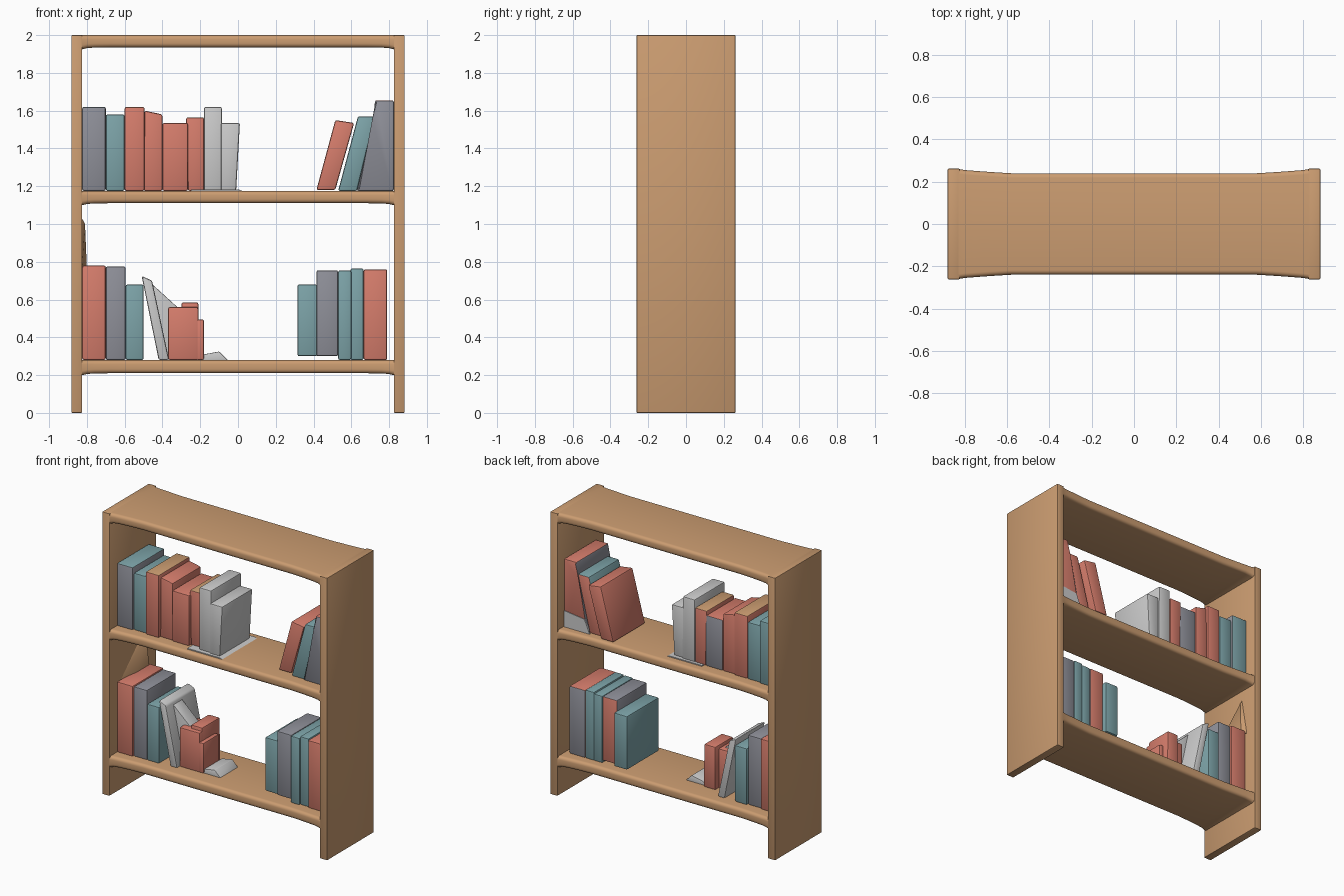
import bpy, bmesh, math
from mathutils import Vector

if "Cube" in bpy.data.objects:
    bpy.data.objects.remove(bpy.data.objects["Cube"])


def material(name, rgb):
    m = bpy.data.materials.new(name)
    m.diffuse_color = (*rgb, 1)
    m.use_nodes = True
    m.node_tree.nodes["Principled BSDF"].inputs["Base Color"].default_value = m.diffuse_color
    return m


MATS = {
    "wood": material("warm wood", (0.60, 0.335, 0.165)),
    "red": material("salmon red", (0.67, 0.205, 0.15)),
    "teal": material("muted teal", (0.205, 0.37, 0.395)),
    "gray": material("cool gray", (0.275, 0.28, 0.32)),
    "white": material("paper white", (0.60, 0.60, 0.60)),
}


def finish(name, bm, colours):
    bmesh.ops.recalc_face_normals(bm, faces=bm.faces)
    me = bpy.data.meshes.new(name)
    bm.to_mesh(me)
    bm.free()
    for c in colours:
        me.materials.append(MATS[c])
    ob = bpy.data.objects.new(name, me)
    bpy.context.collection.objects.link(ob)
    bpy.ops.object.select_all(action='DESELECT')
    ob.select_set(True)
    bpy.context.view_layer.objects.active = ob
    bpy.ops.object.shade_smooth_by_angle(angle=math.radians(35))
    return ob


def prism(name, outline, y0, y1, front, back=None, top=None, bevel=0.01):
    """Extrude an x-z outline along y; colour the faces by direction."""
    bm = bmesh.new()
    ends = [[bm.verts.new((x, y, z)) for x, z in outline] for y in (y0, y1)]
    n = len(outline)
    for e in ends:
        bm.faces.new(e)
    for i in range(n):
        j = (i + 1) % n
        bm.faces.new((ends[0][i], ends[0][j], ends[1][j], ends[1][i]))
    if bevel:
        bmesh.ops.bevel(bm, geom=bm.edges[:], offset=bevel, segments=2,
                        profile=0.5, affect='EDGES')
    bmesh.ops.recalc_face_normals(bm, faces=bm.faces)
    bm.normal_update()
    for f in bm.faces:
        if f.normal.y > 0.7:
            f.material_index = 1
        elif f.normal.z > 0.7:
            f.material_index = 2
    return finish(name, bm, (front, back or front, top or front))


def book(name, b0, b1, t0, t1, z0, z1, y0, y1, front, back=None, top=None, drop=0):
    """A book with its own bottom and top x span, so that it can lean."""
    return prism(name, [(b0, z0), (b1, z0), (t1, z1 - drop), (t0, z1)],
                 y0, y1, front, back, top)


# Side panels
for side, s in (("left", -1), ("right", 1)):
    prism(side + "_panel", [(s * 0.825, 0), (s * 0.882, 0), (s * 0.882, 2), (s * 0.825, 2)],
          -0.262, 0.262, "wood", bevel=0.005)


def shelf(name, z0, z1):
    """Round-edged board, flaring where it meets the panels."""
    half = [(0.0, 0.24, 0), (0.58, 0.24, 0), (0.68, 0.246, 0), (0.76, 0.252, 0.001),
            (0.80, 0.255, 0.004), (0.83, 0.26, 0.012)]
    stations = [(-x, h, d) for x, h, d in half[:0:-1]] + half
    r = 0.022
    bm = bmesh.new()
    rings = []
    for x, h, d in stations:
        ring = []
        lo = z0 - d
        for q, (cy, cz) in enumerate(((h - r, z1 - r), (r - h, z1 - r),
                                      (r - h, lo + r), (h - r, lo + r))):
            for k in range(5):
                a = math.pi / 2 * (q + k / 4)
                ring.append(bm.verts.new((x, cy + r * math.cos(a), cz + r * math.sin(a))))
        rings.append(ring)
    n = len(rings[0])
    for a, b in zip(rings, rings[1:]):
        for i in range(n):
            j = (i + 1) % n
            bm.faces.new((a[i], a[j], b[j], b[i]))
    bm.faces.new(rings[0])
    bm.faces.new(rings[-1])
    finish(name, bm, ["wood"])


shelf("bottom_shelf", 0.21, 0.28)
shelf("middle_shelf", 1.11, 1.175)
shelf("top_board", 1.935, 2.0)

# Upper shelf, left row of books
Z = 1.175
book("upper_gray_book", -0.825, -0.70, -0.825, -0.70, Z, 1.62, -0.18, 0.18, "gray", "teal", "teal")
book("upper_teal_book", -0.70, -0.60, -0.70, -0.60, Z, 1.58, -0.17, 0.17, "teal")
book("upper_tall_red_book", -0.60, -0.495, -0.60, -0.495, Z, 1.62, -0.18, 0.17, "red", "red", "wood")
book("upper_slanted_red_book", -0.50, -0.40, -0.495, -0.40, Z, 1.60, -0.16, 0.16, "red", drop=0.02)
book("upper_wide_red_book", -0.40, -0.265, -0.40, -0.265, Z, 1.535, -0.17, 0.16, "red", "gray")
book("upper_thin_red_book", -0.265, -0.18, -0.275, -0.18, Z, 1.565, -0.15, 0.16, "red", "red", "wood")
book("upper_tall_white_book", -0.18, -0.08, -0.18, -0.085, Z, 1.62, -0.18, 0.16, "white")
book("upper_short_white_book", -0.09, -0.01, -0.09, 0.01, Z, 1.535, -0.19, 0.15, "white")
prism("upper_paper_sheet", [(-0.25, 1.174), (0.025, 1.174), (0.005, 1.182), (-0.25, 1.182)],
      -0.21, 0.18, "white", bevel=0)

# Upper shelf, right row of leaning books
book("leaning_red_book", 0.415, 0.515, 0.515, 0.615, 1.18, 1.55, -0.14, 0.22, "red", drop=0.015)
book("leaning_teal_book", 0.53, 0.63, 0.635, 0.725, Z, 1.57, -0.16, 0.18, "teal", "red", "teal")
prism("leaning_gray_book", [(0.63, Z), (0.825, Z), (0.825, 1.655), (0.725, 1.655), (0.72, 1.55)],
      -0.17, 0.19, "gray", "red", "red")
prism("pale_book_base", [(0.62, Z), (0.82, Z), (0.82, 1.29), (0.66, 1.27)],
      0.185, 0.194, "white", bevel=0)

# Lower shelf, left row of books
Z = 0.28
book("lower_red_book", -0.825, -0.70, -0.825, -0.70, Z, 0.78, -0.18, 0.17, "red")
book("lower_gray_book", -0.70, -0.595, -0.70, -0.595, Z, 0.775, -0.17, 0.16, "gray", "gray", "gray")
book("lower_teal_book", -0.595, -0.50, -0.595, -0.50, Z, 0.68, -0.17, 0.17, "teal")
prism("leaning_white_book", [(-0.42, Z), (-0.365, Z), (-0.455, 0.70), (-0.51, 0.725)],
      -0.16, 0.17, "white")
prism("open_white_cover", [(-0.375, Z), (-0.31, 0.55), (-0.48, 0.705)],
      -0.08, 0.02, "white", bevel=0.004)
book("small_red_book_front", -0.37, -0.21, -0.37, -0.21, Z, 0.56, -0.13, 0.06, "red")
book("small_red_book_back", -0.30, -0.205, -0.30, -0.21, Z, 0.585, -0.10, 0.10, "red")
book("small_red_book_end", -0.22, -0.18, -0.22, -0.18, Z, 0.495, -0.13, 0.05, "red")
prism("loose_paper", [(-0.22, Z), (-0.055, Z), (-0.10, 0.325), (-0.18, 0.31)],
      -0.12, 0.08, "white", bevel=0.003)

# Thin wooden fin standing against the left panel
bm = bmesh.new()
pts = [bm.verts.new(p) for p in ((-0.826, -0.15, 0.76), (-0.826, 0.18, 0.76), (-0.826, 0.13, 1.03),
                                 (-0.80, 0.0, 0.76), (-0.80, 0.15, 0.76), (-0.81, 0.13, 1.0))]
bmesh.ops.convex_hull(bm, input=pts)
finish("wooden_fin", bm, ["wood"])

# Lower shelf, right row of books
book("right_teal_book", 0.315, 0.42, 0.315, 0.42, 0.30, 0.68, -0.15, 0.21, "teal")
book("right_gray_book", 0.415, 0.53, 0.415, 0.53, 0.30, 0.755, -0.16, 0.18, "gray", "red", "gray")
book("right_thin_teal_book", 0.53, 0.60, 0.53, 0.60, Z, 0.755, -0.17, 0.18, "teal")
book("right_wide_teal_book", 0.595, 0.665, 0.595, 0.665, Z, 0.765, -0.16, 0.18, "teal")
book("right_red_book", 0.665, 0.79, 0.665, 0.79, Z, 0.76, -0.17, 0.18, "red", "gray", "red")
